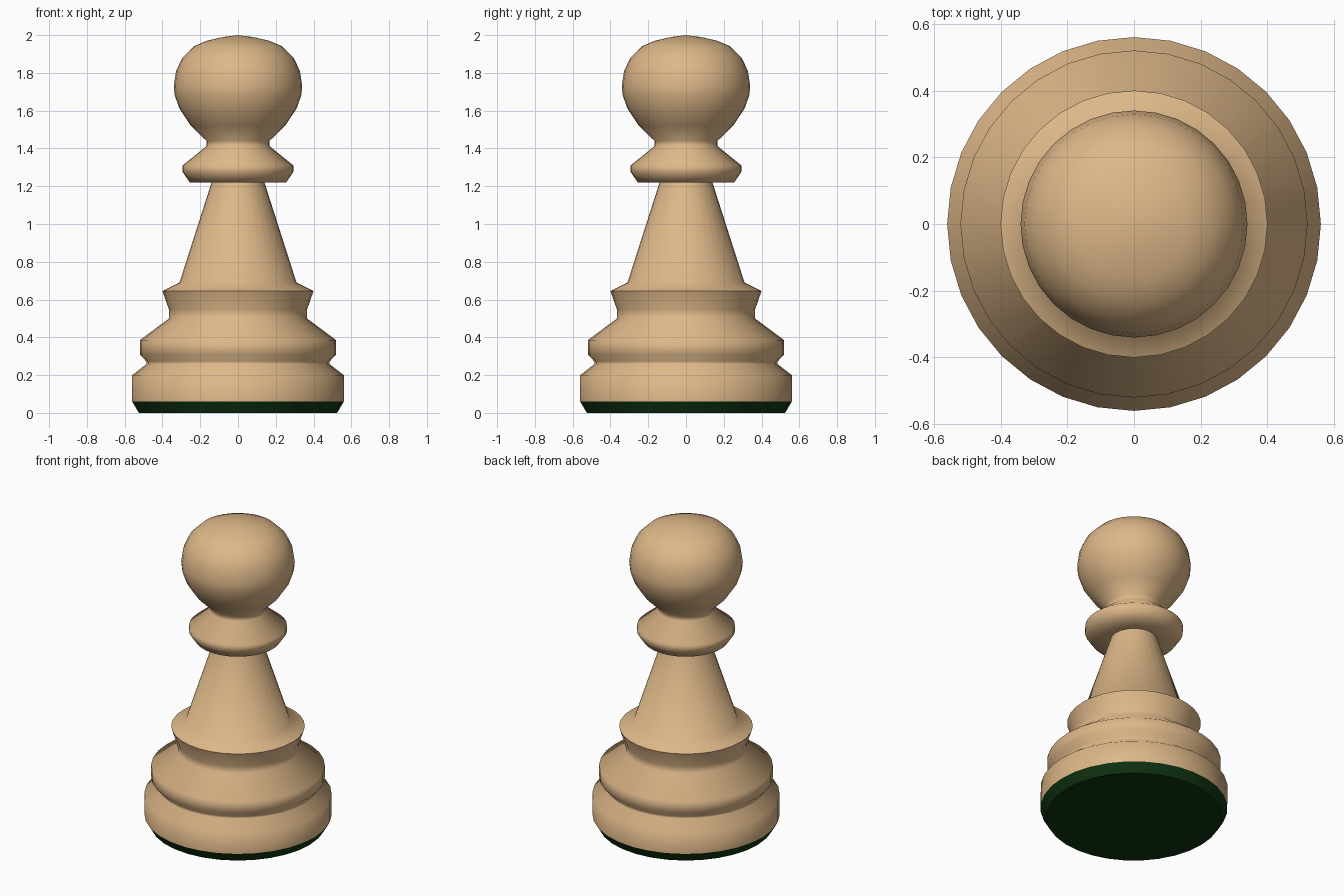
import bpy, bmesh
from math import pi, radians

if "Cube" in bpy.data.objects:
    bpy.data.objects.remove(bpy.data.objects["Cube"])

SEGMENTS = 32


def material(name, color):
    mat = bpy.data.materials.new(name)
    mat.diffuse_color = (*color, 1)
    mat.use_nodes = True
    mat.node_tree.nodes["Principled BSDF"].inputs["Base Color"].default_value = mat.diffuse_color
    return mat


def lathe(name, profile, mat, angle=30):
    """Spin an (r, z) profile around the z axis."""
    bm = bmesh.new()
    verts = [bm.verts.new((r, 0, z)) for r, z in profile]
    edges = [bm.edges.new(pair) for pair in zip(verts, verts[1:])]
    bmesh.ops.spin(bm, geom=verts + edges, cent=(0, 0, 0), axis=(0, 0, 1),
                   angle=2 * pi, steps=SEGMENTS, use_duplicate=False)
    bmesh.ops.remove_doubles(bm, verts=bm.verts, dist=0.0005)
    bmesh.ops.recalc_face_normals(bm, faces=bm.faces)
    mesh = bpy.data.meshes.new(name)
    bm.to_mesh(mesh)
    bm.free()
    mesh.materials.append(mat)
    obj = bpy.data.objects.new(name, mesh)
    bpy.context.collection.objects.link(obj)
    bpy.ops.object.select_all(action='DESELECT')
    obj.select_set(True)
    bpy.context.view_layer.objects.active = obj
    bpy.ops.object.shade_smooth_by_angle(angle=radians(angle))
    return obj


wood = material("wood", (0.73, 0.48, 0.25))
felt = material("felt", (0.005, 0.035, 0.006))

# Felt pad under the foot
lathe("felt_pad", [(0, 0), (0.525, 0), (0.56, 0.06)], felt)

# Turned body: stepped foot, tapered stem, collar and round head
lathe("pawn_body", [
    (0.56, 0.06), (0.56, 0.20), (0.485, 0.258), (0.485, 0.272),
    (0.52, 0.31), (0.52, 0.385), (0.365, 0.50), (0.365, 0.545),
    (0.40, 0.645), (0.31, 0.69),                              # foot
    (0.14, 1.22),                                             # stem
    (0.255, 1.22), (0.293, 1.275), (0.293, 1.31),
    (0.167, 1.412), (0.167, 1.44),                            # collar
    (0.25, 1.52), (0.31, 1.61), (0.335, 1.68), (0.34, 1.73),
    (0.328, 1.81), (0.295, 1.88), (0.235, 1.94), (0.165, 1.97),
    (0.08, 1.99), (0, 2.0),                                   # head
], wood, angle=80)
